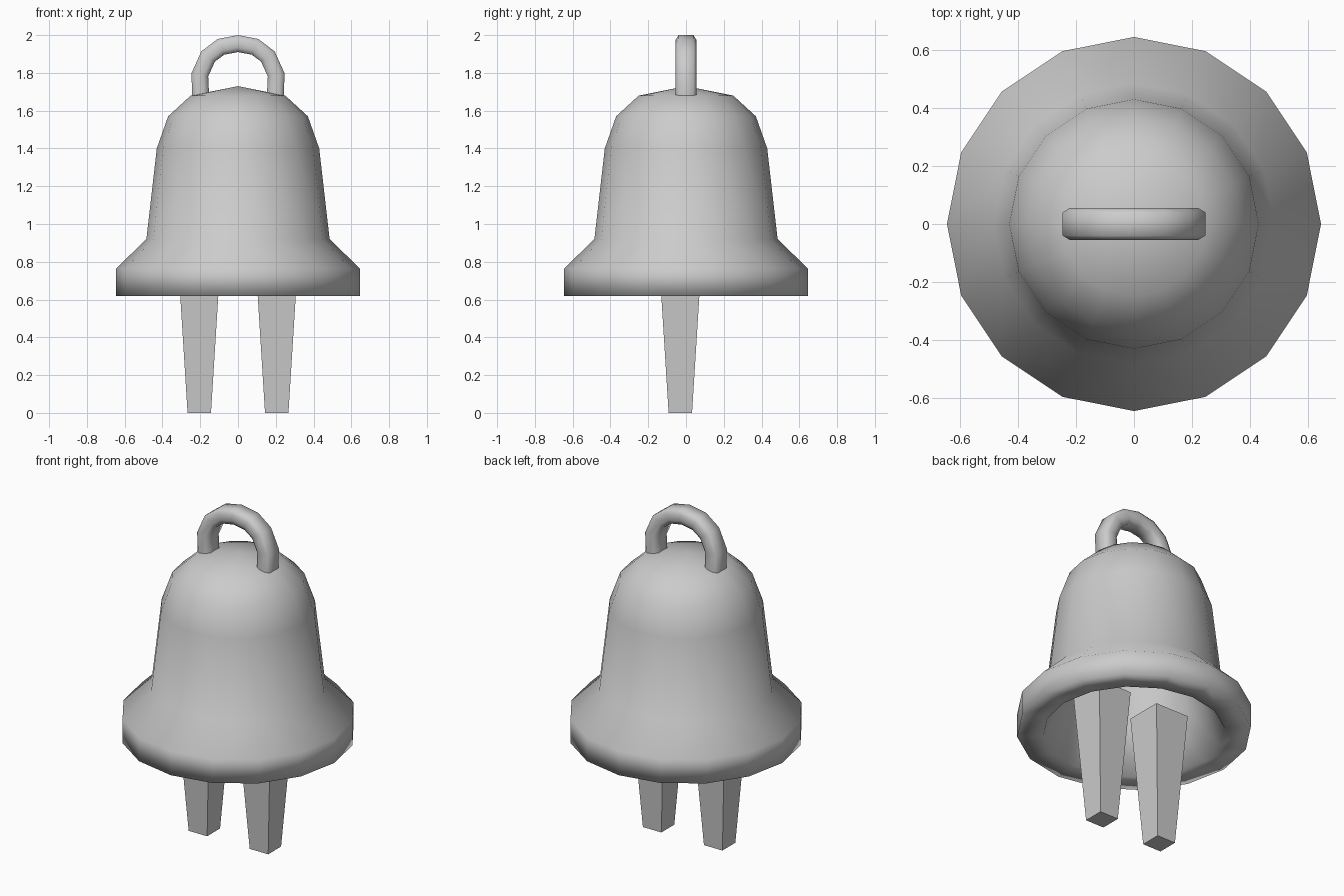
import bpy, bmesh, math
from mathutils import Vector

if "Cube" in bpy.data.objects:
    bpy.data.objects.remove(bpy.data.objects["Cube"])


def make_object(name, bm, smooth_angle=None):
    bmesh.ops.remove_doubles(bm, verts=bm.verts, dist=0.0001)
    bmesh.ops.recalc_face_normals(bm, faces=bm.faces)
    mesh = bpy.data.meshes.new(name)
    bm.to_mesh(mesh)
    bm.free()
    ob = bpy.data.objects.new(name, mesh)
    bpy.context.collection.objects.link(ob)
    if smooth_angle:
        bpy.ops.object.select_all(action='DESELECT')
        bpy.context.view_layer.objects.active = ob
        ob.select_set(True)
        bpy.ops.object.shade_smooth_by_angle(angle=math.radians(smooth_angle))
    return ob


def loft(name, rings, smooth_angle=None):
    # Closed rings joined by quads, with a cap at each end
    bm = bmesh.new()
    loops = [[bm.verts.new(p) for p in ring] for ring in rings]
    n = len(loops[0])
    for a, b in zip(loops, loops[1:]):
        for i in range(n):
            j = (i + 1) % n
            bm.faces.new((a[i], a[j], b[j], b[i]))
    bm.faces.new(loops[0])
    bm.faces.new(loops[-1])
    return make_object(name, bm, smooth_angle)


# Bell: hollow 16-sided shell, outer profile then inner profile
profile = [(0, 1.73), (0.25, 1.68), (0.37, 1.57), (0.43, 1.40), (0.485, 0.92),
           (0.645, 0.765), (0.645, 0.62), (0.50, 0.62), (0.37, 0.90),
           (0.33, 1.36), (0.28, 1.49), (0.19, 1.57), (0, 1.61)]
bm = bmesh.new()
verts = [bm.verts.new((r, 0, z)) for r, z in profile]
edges = [bm.edges.new(pair) for pair in zip(verts, verts[1:])]
bmesh.ops.spin(bm, geom=verts + edges, cent=(0, 0, 0), axis=(0, 0, 1),
               angle=math.tau, steps=16, use_duplicate=False)
make_object("bell", bm, 100)

# Handle: bevelled section swept along an arch
half = [(0.198, 1.68), (0.202, 1.79), (0.158, 1.887), (0.09, 1.938)]
path = [Vector((x, 0, z)) for x, z in half] + [Vector((0, 0, 1.955))]
path += [Vector((-x, 0, z)) for x, z in reversed(half)]
section = [(0.045, 0.04), (0.02, 0.055), (-0.02, 0.055), (-0.045, 0.04),
           (-0.045, -0.04), (-0.02, -0.055), (0.02, -0.055), (0.045, -0.04)]
rings = []
for i, p in enumerate(path):
    t = path[min(i + 1, len(path) - 1)] - path[max(i - 1, 0)]
    if i in (0, len(path) - 1):
        t = Vector((0, 0, 1 if i == 0 else -1))
    t.normalize()
    out = Vector((t.z, 0, -t.x))
    rings.append([p + out * u + Vector((0, v, 0)) for u, v in section])
loft("handle", rings, 60)

# Legs: tapered square posts ending inside the bell
for side, label in ((-1, "left"), (1, "right")):
    loft(label + "_leg", [[(side * 0.205 + sx * h, -0.03 + sy * h, z)
                           for sx, sy in ((-1, -1), (1, -1), (1, 1), (-1, 1))]
                          for z, h in ((0, 0.062), (0.80, 0.112))])
